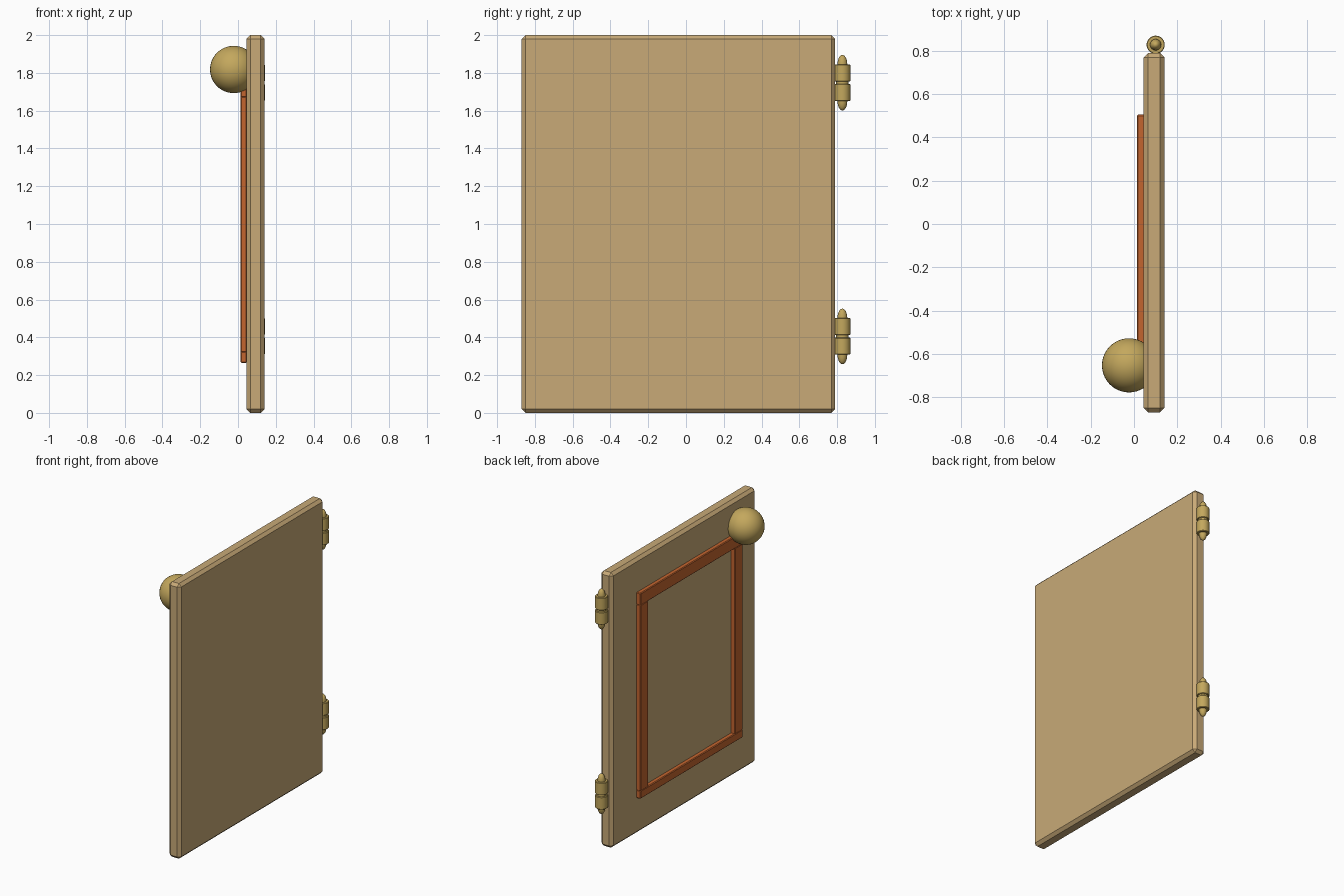
import bpy, bmesh, math

if "Cube" in bpy.data.objects:
    bpy.data.objects.remove(bpy.data.objects["Cube"])


def material(name, rgb):
    m = bpy.data.materials.new(name)
    m.diffuse_color = (*rgb, 1)
    m.use_nodes = True
    m.node_tree.nodes["Principled BSDF"].inputs["Base Color"].default_value = m.diffuse_color
    return m


WOOD = material("pale_wood", (0.58, 0.40, 0.185))
BRASS = material("brass", (0.55, 0.39, 0.11))
TRIM = material("orange_brown_trim", (0.55, 0.13, 0.028))


def add_object(name, bm, mat):
    bmesh.ops.recalc_face_normals(bm, faces=bm.faces)
    me = bpy.data.meshes.new(name)
    bm.to_mesh(me)
    bm.free()
    me.materials.append(mat)
    ob = bpy.data.objects.new(name, me)
    bpy.context.collection.objects.link(ob)
    return ob


def smooth(ob):
    bpy.ops.object.select_all(action='DESELECT')
    ob.select_set(True)
    bpy.context.view_layer.objects.active = ob
    bpy.ops.object.shade_smooth_by_angle(angle=math.radians(35))


def box(name, lo, hi, bevel, mat):
    bm = bmesh.new()
    bmesh.ops.create_cube(bm, size=1)
    for v in bm.verts:
        v.co = [(a + b) / 2 + c * (b - a) for a, b, c in zip(lo, hi, v.co)]
    bmesh.ops.bevel(bm, geom=bm.edges[:], offset=bevel, segments=1, affect='EDGES')
    return add_object(name, bm, mat)


def lathe(name, profile, centre, mat, n=32):
    # spin an (r, z) profile with pointed ends around the vertical axis
    bm = bmesh.new()
    rings = []
    for r, z in profile:
        count = n if r > 0 else 1
        rings.append([bm.verts.new((centre[0] + r * math.cos(2 * math.pi * i / n),
                                    centre[1] + r * math.sin(2 * math.pi * i / n),
                                    centre[2] + z)) for i in range(count)])
    for a, b in zip(rings, rings[1:]):
        for i in range(n):
            j = (i + 1) % n
            quad = [a[i % len(a)], a[j % len(a)], b[j % len(b)], b[i % len(b)]]
            bm.faces.new(list(dict.fromkeys(quad)))
    ob = add_object(name, bm, mat)
    smooth(ob)
    return ob


# Door panel with chamfered edges
box("door_panel", (0.045, -0.87, 0), (0.14, 0.79, 2), 0.02, WOOD)

# Raised trim frame on the left face
X0, X1 = 0.013, 0.048
Y0, Y1, Z0, Z1 = -0.67, 0.505, 0.265, 1.76
box("trim_bottom", (X0, Y0, Z0), (X1, Y1, Z0 + 0.06), 0.005, TRIM)
box("trim_top", (X0, Y0, Z1 - 0.09), (X1, Y1, Z1), 0.005, TRIM)
box("trim_near", (X0, Y0, Z0 + 0.055), (X1, Y0 + 0.09, Z1 - 0.085), 0.005, TRIM)
box("trim_far", (X0, Y1 - 0.09, Z0 + 0.055), (X1, Y1, Z1 - 0.085), 0.005, TRIM)

# Round knob
bm = bmesh.new()
bmesh.ops.create_uvsphere(bm, u_segments=40, v_segments=24, radius=0.125)
bmesh.ops.translate(bm, verts=bm.verts, vec=(-0.023, -0.653, 1.818))
smooth(add_object("knob", bm, BRASS))

# Hinges: two barrels with a pin and bullet-shaped ends
half = [(0.033, 0.007), (0.039, 0.007), (0.042, 0.010), (0.042, 0.094), (0.039, 0.097), (0.026, 0.097)]
half += [(0.026 * math.cos(t * math.pi / 12), 0.097 + 0.05 * math.sin(t * math.pi / 12)) for t in range(1, 6)]
half.append((0, 0.147))
profile = [(r, -z) for r, z in reversed(half)] + half
for label, z in (("lower", 0.405), ("upper", 1.748)):
    lathe(label + "_hinge", profile, (0.1, 0.828, z), BRASS)
